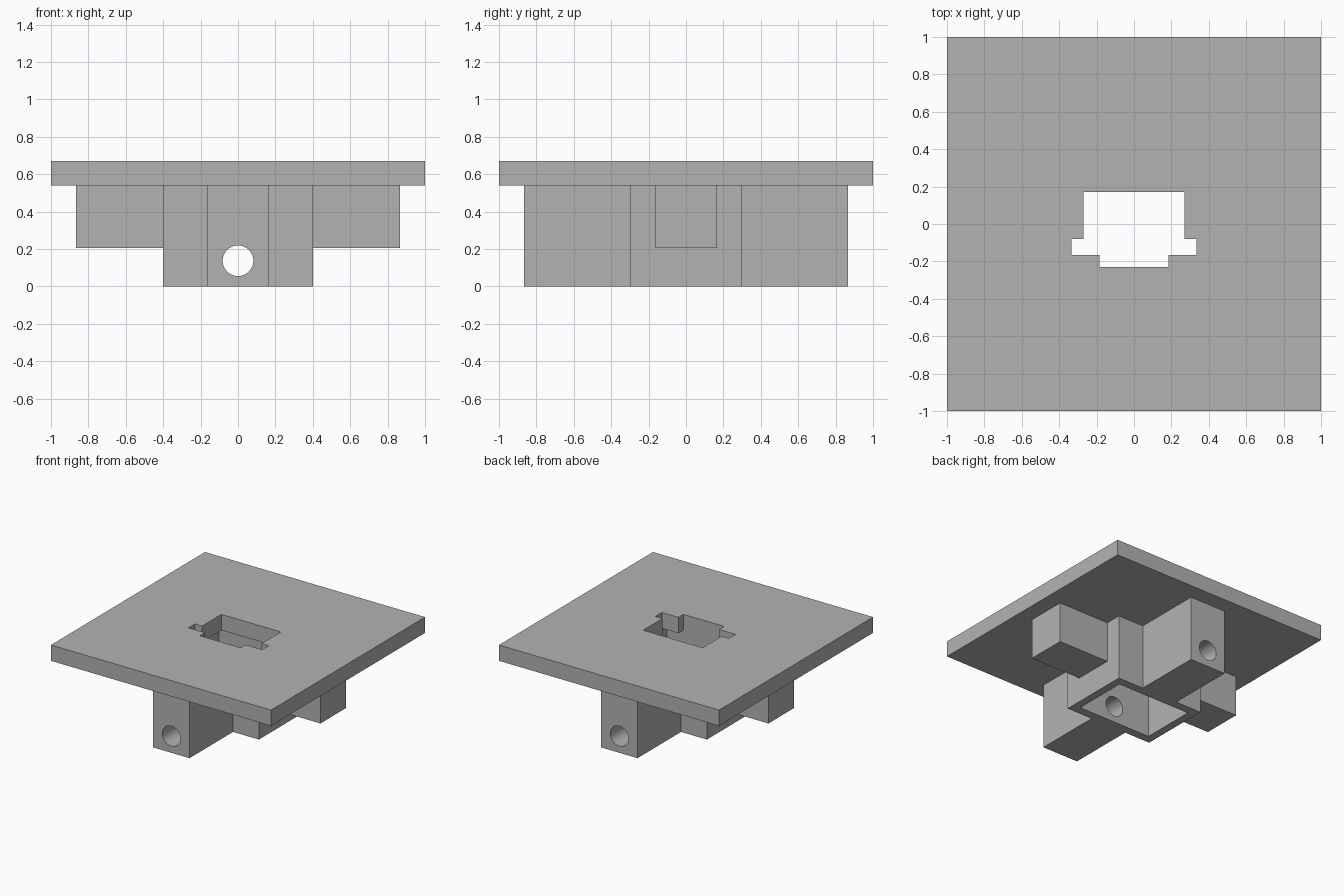
import bpy, bmesh
from math import radians

cube = bpy.data.objects.get("Cube")
if cube:
    bpy.data.objects.remove(cube, do_unlink=True)

grey = bpy.data.materials.new("plain grey")
grey.use_nodes = True
colour = (0.45, 0.45, 0.45, 1)
grey.diffuse_color = colour
grey.node_tree.nodes["Principled BSDF"].inputs["Base Color"].default_value = colour

PLATE_BOTTOM, PLATE_TOP = 0.54, 0.67


def prism(name, outline, z0, z1):
    """Extrude a closed counter-clockwise outline from z0 to z1."""
    bm = bmesh.new()
    base = bm.faces.new([bm.verts.new((x, y, z0)) for x, y in outline])
    top = bmesh.ops.extrude_face_region(bm, geom=[base])["geom"]
    verts = [v for v in top if isinstance(v, bmesh.types.BMVert)]
    bmesh.ops.translate(bm, verts=verts, vec=(0, 0, z1 - z0))
    bmesh.ops.recalc_face_normals(bm, faces=bm.faces)
    mesh = bpy.data.meshes.new(name)
    bm.to_mesh(mesh)
    bm.free()
    mesh.materials.append(grey)
    obj = bpy.data.objects.new(name, mesh)
    bpy.context.collection.objects.link(obj)
    return obj


def rect(x0, x1, y0, y1):
    return [(x0, y0), (x1, y0), (x1, y1), (x0, y1)]


def mirrored(right_half):
    """Close an outline by mirroring its right half across x = 0."""
    return right_half + [(-x, y) for x, y in reversed(right_half)]


def cut(target, cutter):
    mod = target.modifiers.new("cut", 'BOOLEAN')
    mod.operation, mod.solver, mod.object = 'DIFFERENCE', 'EXACT', cutter
    bpy.context.view_layer.objects.active = target
    bpy.ops.object.modifier_apply(modifier=mod.name)


# Square top plate with a keyed opening
plate = prism("top_plate", rect(-1, 1, -1, 1), PLATE_BOTTOM, PLATE_TOP)
opening = prism("opening_cutter", mirrored([
    (0.185, -0.23), (0.185, -0.165), (0.335, -0.165),
    (0.335, -0.08), (0.27, -0.08), (0.27, 0.17)]), 0.4, 0.8)
cut(plate, opening)

# Hollow hub with solid front and back arms
hub = prism("hub_with_long_arms", mirrored([
    (0.165, -0.865), (0.165, -0.3), (0.4, -0.3),
    (0.4, 0.3), (0.165, 0.3), (0.165, 0.865)]), 0, PLATE_BOTTOM)
cavity = prism("cavity_cutter", rect(-0.335, 0.335, -0.23, 0.23), -0.1, 0.7)
cut(hub, cavity)

# Round bore running front to back
bpy.ops.mesh.primitive_cylinder_add(vertices=48, radius=0.082, depth=2,
                                    location=(0, 0, 0.137),
                                    rotation=(radians(90), 0, 0))
bore = bpy.context.object
bore.name = "bore_cutter"
bore.data.materials.append(grey)
cut(hub, bore)

# Shallower side arms
for side, x0, x1 in (("left", 0.4, 0.865), ("right", -0.865, -0.4)):
    prism(side + "_arm", rect(x0, x1, -0.165, 0.165), 0.205, PLATE_BOTTOM)

for cutter in (opening, cavity, bore):
    bpy.data.objects.remove(cutter, do_unlink=True)

# Smooth the bore while keeping every box edge sharp
bpy.ops.object.select_all(action='DESELECT')
hub.select_set(True)
bpy.context.view_layer.objects.active = hub
bpy.ops.object.shade_smooth_by_angle(angle=radians(30))
